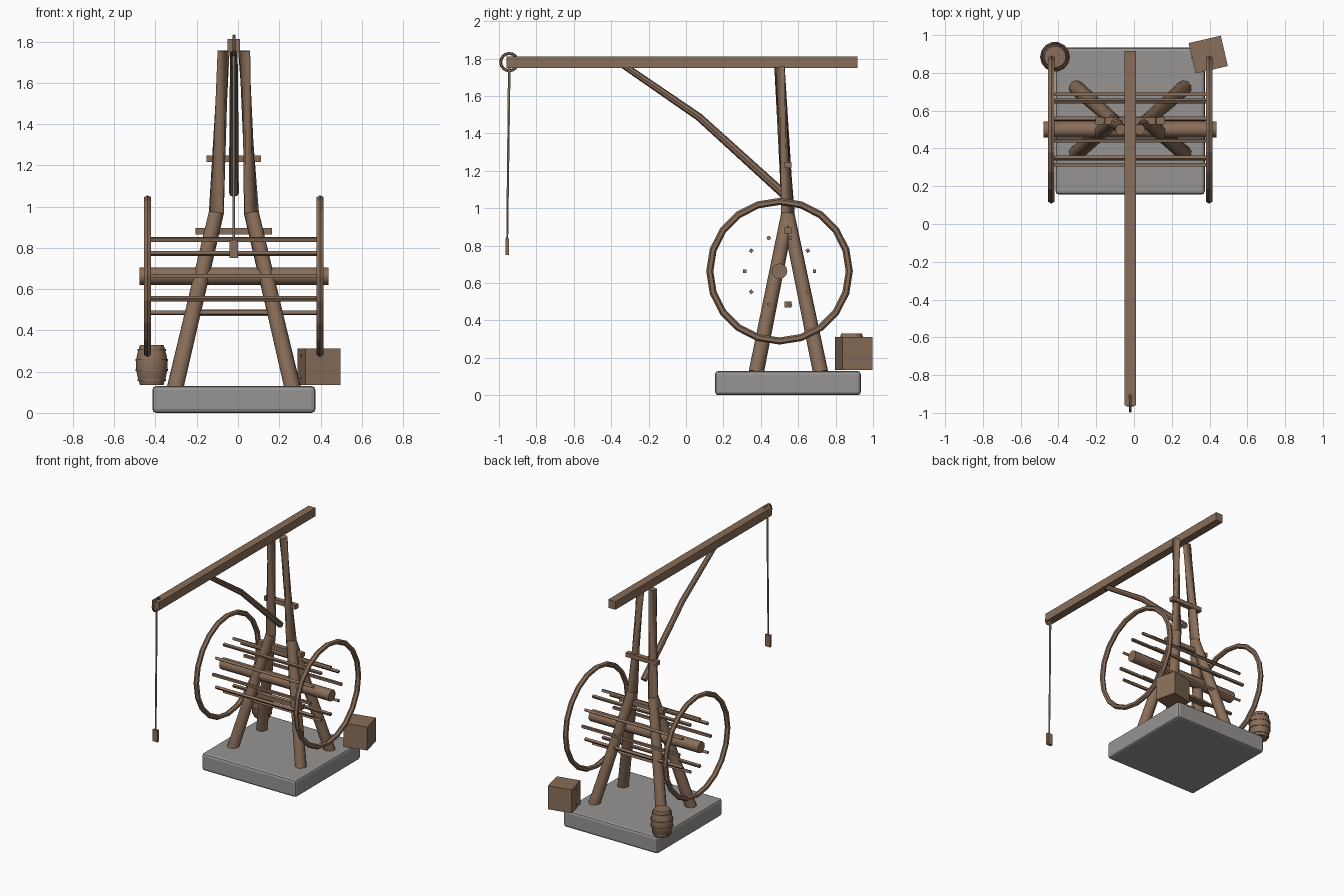
import bpy, bmesh, math
from mathutils import Vector, Matrix

if "Cube" in bpy.data.objects:
    bpy.data.objects.remove(bpy.data.objects["Cube"], do_unlink=True)

CX = -0.02                       # centre plane of the crane
AXLE = Vector((CX, 0.5, 0.663))  # hub of the tread wheel


def material(name, rgb):
    m = bpy.data.materials.new(name)
    m.use_nodes = True
    m.diffuse_color = (*rgb, 1)
    m.node_tree.nodes["Principled BSDF"].inputs["Base Color"].default_value = (*rgb, 1)
    return m


WOOD = material("brown wood", (0.25, 0.155, 0.1))
STONE = material("grey stone", (0.31, 0.3, 0.29))
ROPE = material("tan rope", (0.4, 0.34, 0.2))
IRON = material("dark iron", (0.05, 0.045, 0.04))


def finish(name, bm, mat, smooth=False):
    bmesh.ops.recalc_face_normals(bm, faces=bm.faces)
    me = bpy.data.meshes.new(name)
    bm.to_mesh(me)
    bm.free()
    me.materials.append(mat)
    ob = bpy.data.objects.new(name, me)
    bpy.context.collection.objects.link(ob)
    if smooth:
        bpy.ops.object.select_all(action='DESELECT')
        ob.select_set(True)
        bpy.context.view_layer.objects.active = ob
        bpy.ops.object.shade_smooth_by_angle(angle=math.radians(40))
    return ob


def box(name, centre, size, mat=WOOD, turn=0, bevel=0):
    bm = bmesh.new()
    bmesh.ops.create_cube(bm, size=1)
    bmesh.ops.scale(bm, vec=size, verts=bm.verts)
    if bevel:
        bmesh.ops.bevel(bm, geom=bm.edges[:], offset=bevel, segments=2,
                        profile=0.5, affect='EDGES')
    bmesh.ops.transform(bm, verts=bm.verts,
                        matrix=Matrix.Translation(centre) @ Matrix.Rotation(turn, 4, 'Z'))
    return finish(name, bm, mat)


def tube(name, points, radii, sides=10, mat=WOOD, spin=0, smooth=True):
    """Capped round timber swept along a few points."""
    pts = [Vector(p) for p in points]
    bm = bmesh.new()
    rings = []
    for i, p in enumerate(pts):
        d = pts[min(i + 1, len(pts) - 1)] - pts[max(i - 1, 0)]
        q = d.to_track_quat('Z', 'Y')
        ring = []
        for k in range(sides):
            a = math.tau * k / sides + spin
            ring.append(bm.verts.new(p + q @ Vector((math.cos(a), math.sin(a), 0)) * radii[i]))
        rings.append(ring)
    for a, b in zip(rings, rings[1:]):
        for k in range(sides):
            n = (k + 1) % sides
            bm.faces.new((a[k], a[n], b[n], b[k]))
    bm.faces.new(rings[0])
    bm.faces.new(rings[-1])
    return finish(name, bm, mat, smooth)


def hoop(name, centre, major, minor, segments, sides, mat=WOOD):
    """Ring lying in the yz plane."""
    bm = bmesh.new()
    rings = []
    for i in range(segments):
        t = math.tau * i / segments
        ring = []
        for k in range(sides):
            a = math.tau * k / sides
            r = major + minor * math.cos(a)
            ring.append(bm.verts.new(Vector(centre) + Vector(
                (minor * math.sin(a), r * math.cos(t), r * math.sin(t)))))
        rings.append(ring)
    for i in range(segments):
        a, b = rings[i], rings[(i + 1) % segments]
        for k in range(sides):
            n = (k + 1) % sides
            bm.faces.new((a[k], a[n], b[n], b[k]))
    return finish(name, bm, mat)


# Stone footing
box("stone_base", (CX, 0.545, 0.065), (0.79, 0.78, 0.13), STONE, bevel=0.018)

# Bent posts with rear legs joining at the bend, and the wheels on each side
for side, s in (("right", -1), ("left", 1)):
    bend = (CX + s * 0.085, 0.545, 0.97)
    top = (CX + s * 0.05, 0.5, 1.755)
    tube(side + "_front_post", [(CX + s * 0.285, 0.375, 0.12), bend, top],
         [0.041, 0.037, 0.029])
    tube(side + "_rear_leg", [(CX + s * 0.285, 0.72, 0.12), bend], [0.041, 0.035])
    hoop(side + "_wheel_rim", AXLE + Vector((s * 0.418, 0, 0)), 0.373, 0.019, 20, 6)

# Axle and the ring of rungs
tube("axle", [AXLE - Vector((0.458, 0, 0)), AXLE + Vector((0.458, 0, 0))], [0.042] * 2, 12)
for i in range(10):
    a = math.tau * i / 10
    mid = AXLE + Vector((0, math.cos(a), math.sin(a))) * 0.187
    half = Vector((0.41, 0, 0))
    tube("wheel_rung", [mid - half, mid + half], [0.013] * 2, 4,
         spin=a + math.pi / 4, smooth=False)

# Cross bars tying the posts
for z, length in ((1.232, 0.265), (0.88, 0.37), (0.485, 0.37)):
    box("cross_bar", (CX, 0.545, z), (length, 0.037, 0.032))

# Jib beam and curved brace
box("jib_beam", (CX, -0.022, 1.781), (0.06, 1.876, 0.062))
tube("jib_brace", [(CX, -0.335, 1.765), (CX, 0.07, 1.487), (CX, 0.535, 1.065)],
     [0.018, 0.021, 0.024], 8)

# Lifting ring, rope and weight
hoop("lifting_ring", (CX, -0.945, 1.781), 0.046, 0.008, 16, 6)
tube("hoist_rope", [(CX, -0.945, 1.75), (CX, -0.956, 0.83)], [0.008, 0.006], 6, ROPE)
box("hoist_weight", (CX, -0.956, 0.795), (0.042, 0.02, 0.088))

# Barrel with raised hoops
barrel = []
for i in range(9):
    t = i / 8
    barrel.append((0.135 + 0.195 * t, 0.057 + 0.02 * math.sin(math.pi * t)))
tube("barrel", [(-0.418, 0.885, z) for z, r in barrel], [r for z, r in barrel], 14)
for i in (1, 3, 5, 7):
    z, r = barrel[i]
    tube("barrel_hoop", [(-0.418, 0.885, z - 0.005), (-0.418, 0.885, z + 0.005)],
         [r + 0.004] * 2, 14)

# Crate, turned a little, with two nail heads
turn = math.radians(13)
crate = Vector((0.393, 0.897, 0.223))
box("crate", crate, (0.175, 0.165, 0.178), turn=turn)
for dz in (-0.055, 0.055):
    nail = crate + Matrix.Rotation(turn, 3, 'Z') @ Vector((-0.0885, 0, dz))
    box("crate_nail", nail, (0.006, 0.008, 0.008), IRON, turn=turn)
